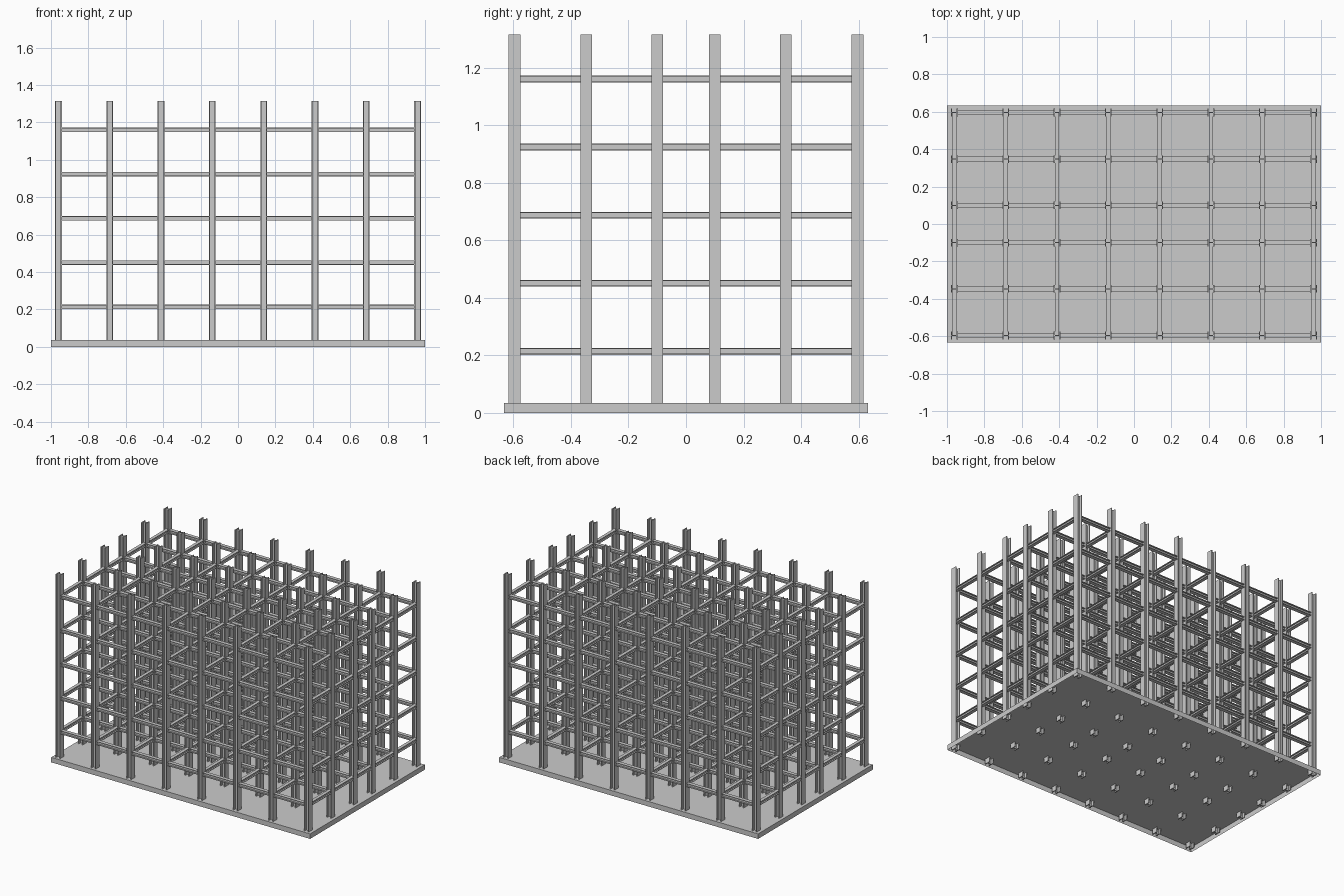
import bpy
import bmesh
from mathutils import Vector

cube = bpy.data.objects.get("Cube")
if cube:
    bpy.data.objects.remove(cube, do_unlink=True)

steel = bpy.data.materials.new("plain_grey")
steel.use_nodes = True
grey = (0.6, 0.6, 0.6, 1)
steel.diffuse_color = grey
steel.node_tree.nodes["Principled BSDF"].inputs["Base Color"].default_value = grey

X, Y, Z = Vector((1, 0, 0)), Vector((0, 1, 0)), Vector((0, 0, 1))

# Grid of the frame
COLS_X = [-0.96 + i * 1.92 / 7 for i in range(8)]
COLS_Y = [-0.596, -0.347, -0.1, 0.1, 0.347, 0.596]
LEVELS = [0.214 + i * 0.2365 for i in range(5)]
SLAB_TOP, COLUMN_TOP = 0.035, 1.315
COL_DEPTH, COL_FLANGE, COL_FT, COL_WEB = 0.036, 0.041, 0.006, 0.005


def finish(bm, name):
    bmesh.ops.recalc_face_normals(bm, faces=bm.faces)
    mesh = bpy.data.meshes.new(name)
    bm.to_mesh(mesh)
    bm.free()
    mesh.materials.append(steel)
    obj = bpy.data.objects.new(name, mesh)
    bpy.context.collection.objects.link(obj)
    return obj


def i_section(flange, depth, ft, web):
    """Outline of an I section: u runs along the flange, v along the web."""
    f, d, w = flange / 2, depth / 2, web / 2
    upper = [(w, d - ft), (f, d - ft), (f, d), (-f, d), (-f, d - ft), (-w, d - ft)]
    return upper + [(-u, -v) for u, v in upper]


def add_member(bm, outline, start, end, u_axis, v_axis):
    """Extrude an outline from start to end, with capped ends."""
    rings = [[bm.verts.new(p + u_axis * u + v_axis * v) for u, v in outline]
             for p in (Vector(start), Vector(end))]
    for ring in rings:
        bm.faces.new(ring)
    n = len(outline)
    for i in range(n):
        j = (i + 1) % n
        bm.faces.new((rings[0][i], rings[0][j], rings[1][j], rings[1][i]))


# Base slab, a shallow tray open underneath
bm = bmesh.new()
bmesh.ops.create_cube(bm, size=1)
bmesh.ops.scale(bm, vec=(2, 1.266, SLAB_TOP), verts=bm.verts)
bmesh.ops.translate(bm, vec=(0, 0, SLAB_TOP / 2), verts=bm.verts)
bm.normal_update()
underside = [f for f in bm.faces if f.normal.z < -0.5]
bmesh.ops.delete(bm, geom=underside, context='FACES_ONLY')
base = finish(bm, "base_slab")
# keep the outside of the open tray facing outward
if base.data.polygons[0].normal.dot(base.data.polygons[0].center) < 0:
    base.data.flip_normals()

# Columns, flanges facing sideways
bm = bmesh.new()
outline = i_section(COL_FLANGE, COL_DEPTH, COL_FT, COL_WEB)
for x in COLS_X:
    for y in COLS_Y:
        add_member(bm, outline, (x, y, 0), (x, y, COLUMN_TOP), Y, X)
finish(bm, "columns")

# Long beams, from flange to flange
bm = bmesh.new()
outline = i_section(0.026, 0.024, 0.004, 0.004)
gap = COL_DEPTH / 2
for z in LEVELS:
    for y in COLS_Y:
        for a, b in zip(COLS_X, COLS_X[1:]):
            add_member(bm, outline, (a + gap, y, z), (b - gap, y, z), Y, Z)
finish(bm, "long_beams")

# Cross beams, from web to web between the flanges
bm = bmesh.new()
outline = i_section(0.023, 0.024, 0.004, 0.004)
gap = COL_WEB / 2
for z in LEVELS:
    for x in COLS_X:
        for a, b in zip(COLS_Y, COLS_Y[1:]):
            add_member(bm, outline, (x, a + gap, z), (x, b - gap, z), X, Z)
finish(bm, "cross_beams")
